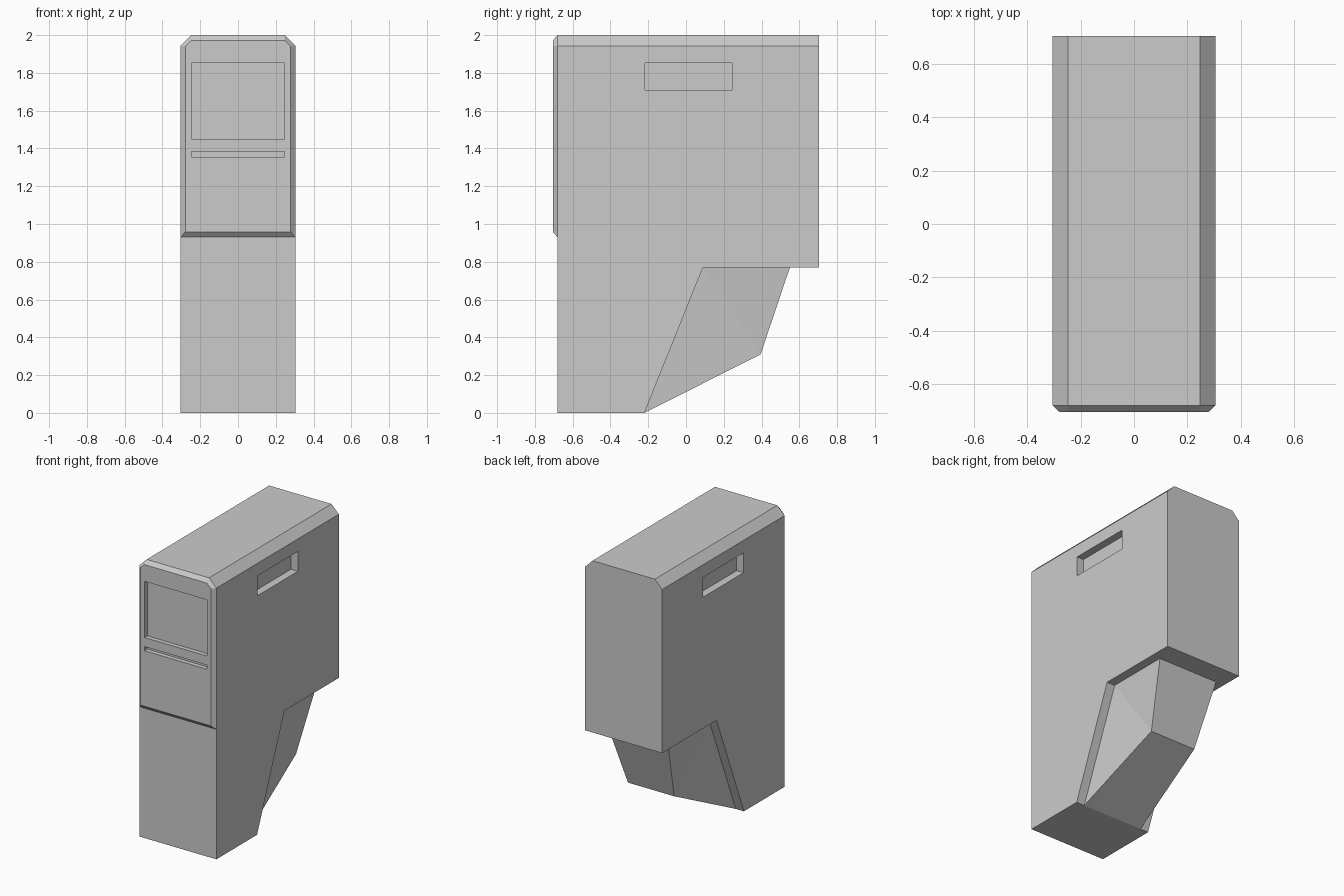
import bpy, bmesh

if "Cube" in bpy.data.objects:
    bpy.data.objects.remove(bpy.data.objects["Cube"])


def make_object(name, bm):
    bmesh.ops.recalc_face_normals(bm, faces=bm.faces[:])
    mesh = bpy.data.meshes.new(name)
    bm.to_mesh(mesh)
    bm.free()
    ob = bpy.data.objects.new(name, mesh)
    bpy.context.collection.objects.link(ob)
    return ob


def loft(bm, ring_a, ring_b):
    """Close two matching rings of points into a solid."""
    a = [bm.verts.new(p) for p in ring_a]
    b = [bm.verts.new(p) for p in ring_b]
    bm.faces.new(a)
    bm.faces.new(b[::-1])
    n = len(a)
    for i in range(n):
        j = (i + 1) % n
        bm.faces.new((a[i], b[i], b[j], a[j]))


def box_cutter(name, lo, hi):
    bm = bmesh.new()
    loft(bm, [(x, y, lo[2]) for x, y in ((lo[0], lo[1]), (hi[0], lo[1]), (hi[0], hi[1]), (lo[0], hi[1]))],
         [(x, y, hi[2]) for x, y in ((lo[0], lo[1]), (hi[0], lo[1]), (hi[0], hi[1]), (lo[0], hi[1]))])
    ob = make_object(name, bm)
    ob.hide_render = True
    return ob


def cut(ob, cutters):
    for c in cutters:
        m = ob.modifiers.new(c.name, 'BOOLEAN')
        m.operation = 'DIFFERENCE'
        m.solver = 'EXACT'
        m.object = c
        bpy.context.view_layer.objects.active = ob
        bpy.ops.object.modifier_apply(modifier=m.name)


W = 0.305          # half width
FRONT = -0.68      # body front plane

# Cabinet body: side profile extruded across, long top edges chamfered
profile = [(FRONT, 0), (-0.22, 0), (0.09, 0.77), (0.705, 0.77), (0.705, 2), (FRONT, 2)]
bm = bmesh.new()
loft(bm, [(-W, y, z) for y, z in profile], [(W, y, z) for y, z in profile])
top_edges = [e for e in bm.edges
             if all(v.co.z > 1.99 for v in e.verts)
             and abs(e.verts[0].co.x - e.verts[1].co.x) < 1e-4]
bmesh.ops.bevel(bm, geom=top_edges, offset=0.058, segments=1, affect='EDGES')
body = make_object("cabinet_body", bm)

# Raised front panel with bevelled border
outer = [(W, 0.93), (W, 1.942), (0.247, 2)]
inner = [(0.278, 0.958), (0.278, 1.942), (0.247, 1.972)]


def mirrored(half, y):
    return [(x, y, z) for x, z in half] + [(-x, y, z) for x, z in reversed(half)]


bm = bmesh.new()
loft(bm, mirrored(outer, FRONT), mirrored(inner, -0.705))
panel = make_object("front_panel", bm)

# Recesses: screen, slot and side handles
screen = box_cutter("screen_cutter", (-0.247, -0.8, 1.45), (0.247, -0.673, 1.852))
slot = box_cutter("slot_cutter", (-0.247, -0.8, 1.355), (0.247, -0.673, 1.385))
handles = [box_cutter("handle_cutter", (min(s * 0.25, s * 0.4), -0.217, 1.71),
                      (max(s * 0.25, s * 0.4), 0.243, 1.852)) for s in (-1, 1)]
cut(panel, [screen, slot])
cut(body, [screen, slot] + handles)
for c in [screen, slot] + handles:
    bpy.data.objects.remove(c)

# Tapered hopper under the rear overhang
side = [(0.24, -0.22, 0), (0.24, 0.09, 0.77), (0.24, 0.55, 0.77), (0.183, 0.395, 0.31)]
bm = bmesh.new()
r = [bm.verts.new(p) for p in side]
l = [bm.verts.new((-x, y, z)) for x, y, z in side]
for s in (r, l):
    bm.faces.new((s[0], s[1], s[3]))
    bm.faces.new((s[1], s[2], s[3]))
for i in range(4):
    j = (i + 1) % 4
    bm.faces.new((r[i], r[j], l[j], l[i]))
make_object("rear_hopper", bm)
